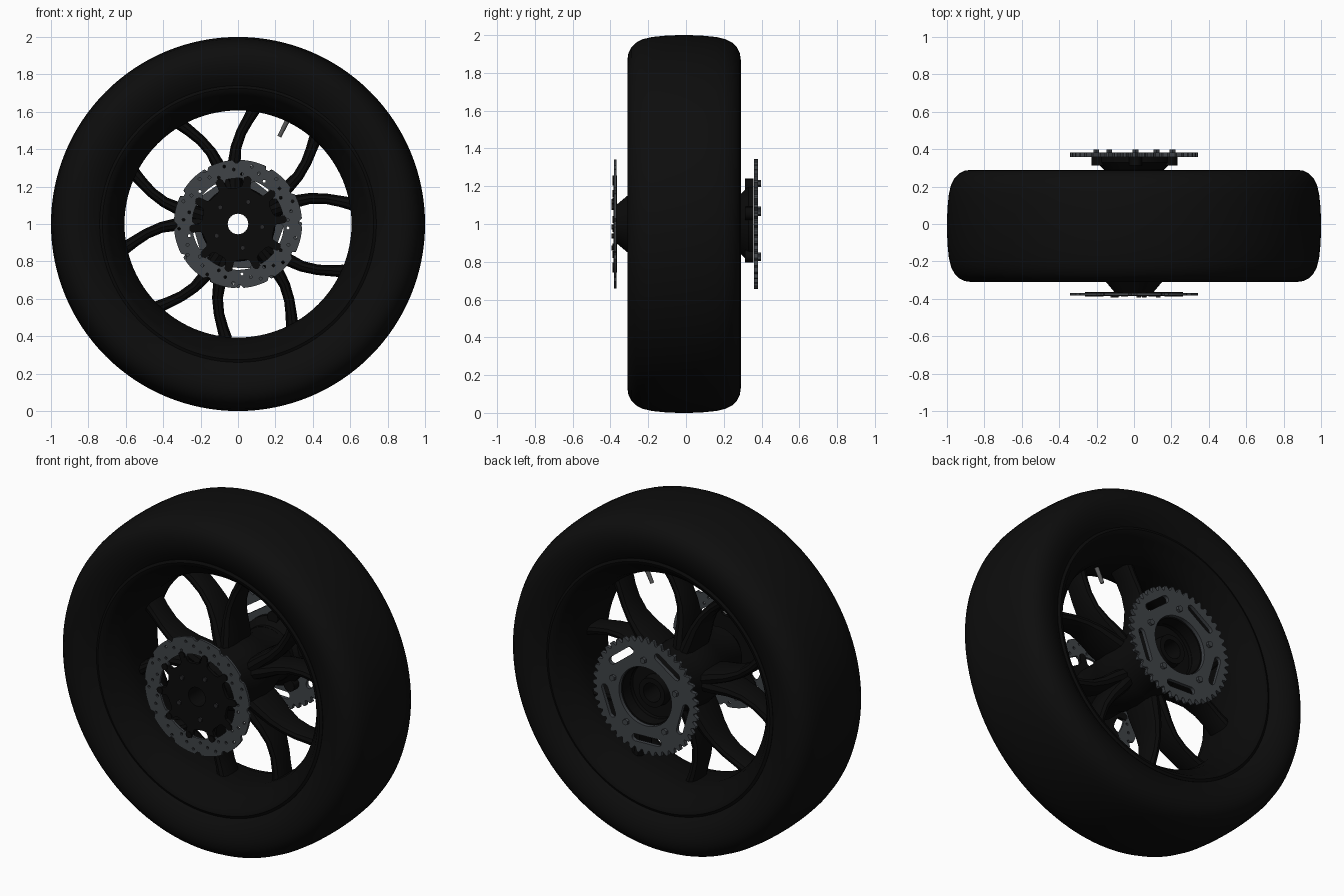
import bpy, bmesh, math
from mathutils import Matrix, Vector

if "Cube" in bpy.data.objects:
    bpy.data.objects.remove(bpy.data.objects["Cube"])

TAU = math.tau
AXLE = Vector((0, 0, 1))
made = []


def material(name, color):
    m = bpy.data.materials.new(name)
    m.use_nodes = True
    m.diffuse_color = (*color, 1)
    m.node_tree.nodes["Principled BSDF"].inputs["Base Color"].default_value = (*color, 1)
    return m


rubber = material("black rubber", (0.004, 0.004, 0.004))
paint = material("black paint", (0.003, 0.003, 0.003))
steel = material("dark steel", (0.05, 0.056, 0.063))
bolt_grey = material("bolt grey", (0.02, 0.02, 0.022))
valve_grey = material("valve grey", (0.1, 0.1, 0.1))


def add(name, bm, mat):
    bmesh.ops.remove_doubles(bm, verts=bm.verts, dist=1e-5)
    bmesh.ops.recalc_face_normals(bm, faces=bm.faces)
    mesh = bpy.data.meshes.new(name)
    bm.to_mesh(mesh)
    bm.free()
    mesh.materials.append(mat)
    ob = bpy.data.objects.new(name, mesh)
    bpy.context.collection.objects.link(ob)
    ob.location = AXLE
    made.append(ob)
    return ob


def lathe(name, profile, mat, steps=96):
    """Spin a closed (radius, y) profile around the axle."""
    bm = bmesh.new()
    vs = [bm.verts.new((r, y, 0)) for r, y in profile]
    es = [bm.edges.new((vs[i - 1], vs[i])) for i in range(len(vs))]
    bmesh.ops.spin(bm, geom=vs + es, cent=(0, 0, 0), axis=(0, 1, 0),
                   angle=TAU, steps=steps, use_duplicate=False)
    return add(name, bm, mat)


def polar(r, a):
    return (r * math.cos(a), r * math.sin(a))


def ring(r, n=48, center=(0, 0)):
    return [(center[0] + r * math.cos(TAU * i / n), center[1] + r * math.sin(TAU * i / n))
            for i in range(n)]


def slot(radius, length, width, angle, n=6):
    """Straight rounded slot lying across the given direction."""
    pts = []
    for side in (1, -1):
        for i in range(n + 1):
            a = side * math.pi / 2 - math.pi / 2 + math.pi * i / n
            pts.append((radius - width / 2 * math.cos(a) * side * side,
                        side * length / 2 + width / 2 * math.sin(a)))
    # rounded ends ordered around the outline
    pts = [(radius + width / 2 * math.cos(math.pi * i / n),
            length / 2 + width / 2 * math.sin(math.pi * i / n)) for i in range(n + 1)]
    pts += [(radius - width / 2 * math.cos(math.pi * i / n),
             -length / 2 - width / 2 * math.sin(math.pi * i / n)) for i in range(n + 1)]
    c, s = math.cos(angle), math.sin(angle)
    return [(x * c - y * s, x * s + y * c) for x, y in pts]


def plate(name, outlines, y, thick, mat):
    """Flat plate facing the axle direction; inner outlines become holes."""
    cu = bpy.data.curves.new(name, "CURVE")
    cu.dimensions = "2D"
    cu.fill_mode = "BOTH"
    cu.extrude = thick / 2
    for pts in outlines:
        sp = cu.splines.new("POLY")
        sp.points.add(len(pts) - 1)
        for p, (px, pz) in zip(sp.points, pts):
            p.co = (px, pz, 0, 1)
        sp.use_cyclic_u = True
    tmp = bpy.data.objects.new(name + "_curve", cu)
    bpy.context.collection.objects.link(tmp)
    bpy.context.view_layer.update()
    bm = bmesh.new()
    bm.from_mesh(tmp.evaluated_get(bpy.context.evaluated_depsgraph_get()).to_mesh())
    bpy.data.objects.remove(tmp)
    bmesh.ops.transform(bm, verts=bm.verts,
                        matrix=Matrix.Translation((0, y, 0)) @ Matrix.Rotation(math.pi / 2, 4, "X"))
    return add(name, bm, mat)


def studs(name, count, radius, size, y, length, mat, phase=0.0, sides=12):
    """Circle of short cylinders parallel to the axle."""
    bm = bmesh.new()
    for i in range(count):
        x, z = polar(radius, phase + TAU * i / count)
        bmesh.ops.create_cone(bm, cap_ends=True, segments=sides, radius1=size, radius2=size,
                              depth=length, matrix=Matrix.Translation((x, y, z))
                              @ Matrix.Rotation(math.pi / 2, 4, "X"))
    return add(name, bm, mat)


# Tyre: half profile mirrored about its own middle
half = [(0.70, 0.225), (0.735, 0.25), (0.78, 0.28), (0.83, 0.296), (0.87, 0.30),
        (0.905, 0.295), (0.935, 0.28), (0.96, 0.255), (0.978, 0.22), (0.99, 0.17),
        (0.997, 0.10), (1.0, 0.03)]
mid = -0.01
lathe("tyre", [(r, mid + y) for r, y in half] + [(r, mid - y) for r, y in reversed(half)],
      rubber, 128)

# Rim barrel with raised lips on both edges
lip = [(0.74, 0.235), (0.74, 0.255), (0.725, 0.262), (0.705, 0.255), (0.69, 0.235),
       (0.66, 0.20), (0.625, 0.15), (0.607, 0.09)]
lathe("rim", [(r, mid + y) for r, y in lip] + [(r, mid - y) for r, y in reversed(lip)], paint)

# Hub: front cone, swollen middle, rear cup that carries the sprocket
lathe("hub", [(0.055, -0.35), (0.075, -0.35), (0.08, -0.37), (0.10, -0.37), (0.15, -0.31),
              (0.15, -0.20), (0.19, -0.09), (0.20, 0), (0.19, 0.09), (0.155, 0.20),
              (0.16, 0.29), (0.20, 0.33), (0.20, 0.357), (0.165, 0.357), (0.16, 0.27),
              (0.09, 0.27), (0.085, 0.32), (0.055, 0.32)], paint, 64)

# Spokes: five flaring pairs, mirrored about each pair's axis
bm = bmesh.new()
path = [(0.15, 5, 0.045, 0.12), (0.24, 7, 0.042, 0.11), (0.33, 7.5, 0.034, 0.095),
        (0.41, 9.5, 0.029, 0.08), (0.49, 13, 0.028, 0.072), (0.56, 16.5, 0.030, 0.07),
        (0.618, 19, 0.034, 0.075)]
for k in range(5):
    axis = math.radians(101 + 72 * k)
    for side in (1, -1):
        spine = [Vector(polar(r, axis + side * math.radians(a))) for r, a, w, d in path]
        loops = []
        for i, (r, a, w, d) in enumerate(path):
            t = (spine[min(i + 1, len(path) - 1)] - spine[max(i - 1, 0)]).normalized()
            across = Vector((-t.y, t.x))
            loop = []
            for j in range(12):
                c, s = polar(1, TAU * j / 12)
                # squared oval section
                c = math.copysign(abs(c) ** 0.7, c)
                s = math.copysign(abs(s) ** 0.7, s)
                p = spine[i] + across * w * c
                loop.append(bm.verts.new((p.x, d * s, p.y)))
            loops.append(loop)
        for a, b in zip(loops, loops[1:]):
            for j in range(12):
                bm.faces.new((a[j - 1], a[j], b[j], b[j - 1]))
        bm.faces.new(loops[0])
        bm.faces.new(loops[-1])
add("spokes", bm, paint)

# Brake disc: shallow notched edge, drilled face
edge = [polar(0.343 - (0.016 if i % 12 in (0, 1) else 0), TAU * i / 144) for i in range(144)]
inner = [polar(0.245 - (0.015 if i % 12 < 4 else 0), TAU * i / 120) for i in range(120)]
drill = [ring(0.008, 8, polar(0.268 + 0.024 * (i % 3), TAU * (i + 0.5) / 40))
         for i in range(40)]
plate("brake_disc", [edge, inner] + drill, -0.375, 0.014, steel)

# Disc carrier: ten-armed black star with floating buttons
star = []
for k in range(10):
    for r, a in ((0.195, -0.19), (0.205, -0.11), (0.25, -0.08), (0.255, 0.08),
                 (0.205, 0.11), (0.195, 0.19)):
        star.append(polar(r, TAU * k / 10 + a + 0.1))
plate("disc_carrier", [star, ring(0.08)], -0.374, 0.02, paint)
studs("disc_buttons", 10, 0.243, 0.019, -0.376, 0.024, paint, 0.1)
studs("disc_bolts", 5, 0.13, 0.014, -0.386, 0.016, bolt_grey, math.radians(65), 6)
lathe("front_bearing_ring", [(0.055, -0.384), (0.085, -0.384), (0.095, -0.37),
                             (0.095, -0.34), (0.055, -0.34)], paint, 48)

# Sprocket: trapezoid teeth, five slots
teeth = 44
outline = []
for k in range(teeth):
    for r, f in ((0.318, -0.42), (0.343, -0.14), (0.343, 0.14), (0.318, 0.42)):
        outline.append(polar(r, TAU * (k + f) / teeth))
slots = [slot(0.255, 0.15, 0.042, math.radians(52 + 72 * k)) for k in range(5)]
plate("sprocket", [outline, ring(0.172)] + slots, 0.37, 0.022, steel)
studs("sprocket_bolts", 5, 0.215, 0.018, 0.387, 0.022, steel, math.radians(16), 6)
studs("sprocket_lugs", 5, 0.205, 0.035, 0.335, 0.045, paint, math.radians(16), 16)

# Tyre valve standing inward from the rim
bm = bmesh.new()
direction = Vector((0.45, 0, 0.89)).normalized()
bmesh.ops.create_cone(bm, cap_ends=True, segments=12, radius1=0.011, radius2=0.014, depth=0.13,
                      matrix=Matrix.Translation((0.25, 0, 0.525))
                      @ direction.to_track_quat("Z", "Y").to_matrix().to_4x4())
add("valve", bm, valve_grey)

# Smooth rounded surfaces while keeping crisp edges
bpy.ops.object.select_all(action="DESELECT")
for ob in made:
    ob.select_set(True)
bpy.context.view_layer.objects.active = made[0]
bpy.ops.object.shade_smooth_by_angle(angle=math.radians(35))
